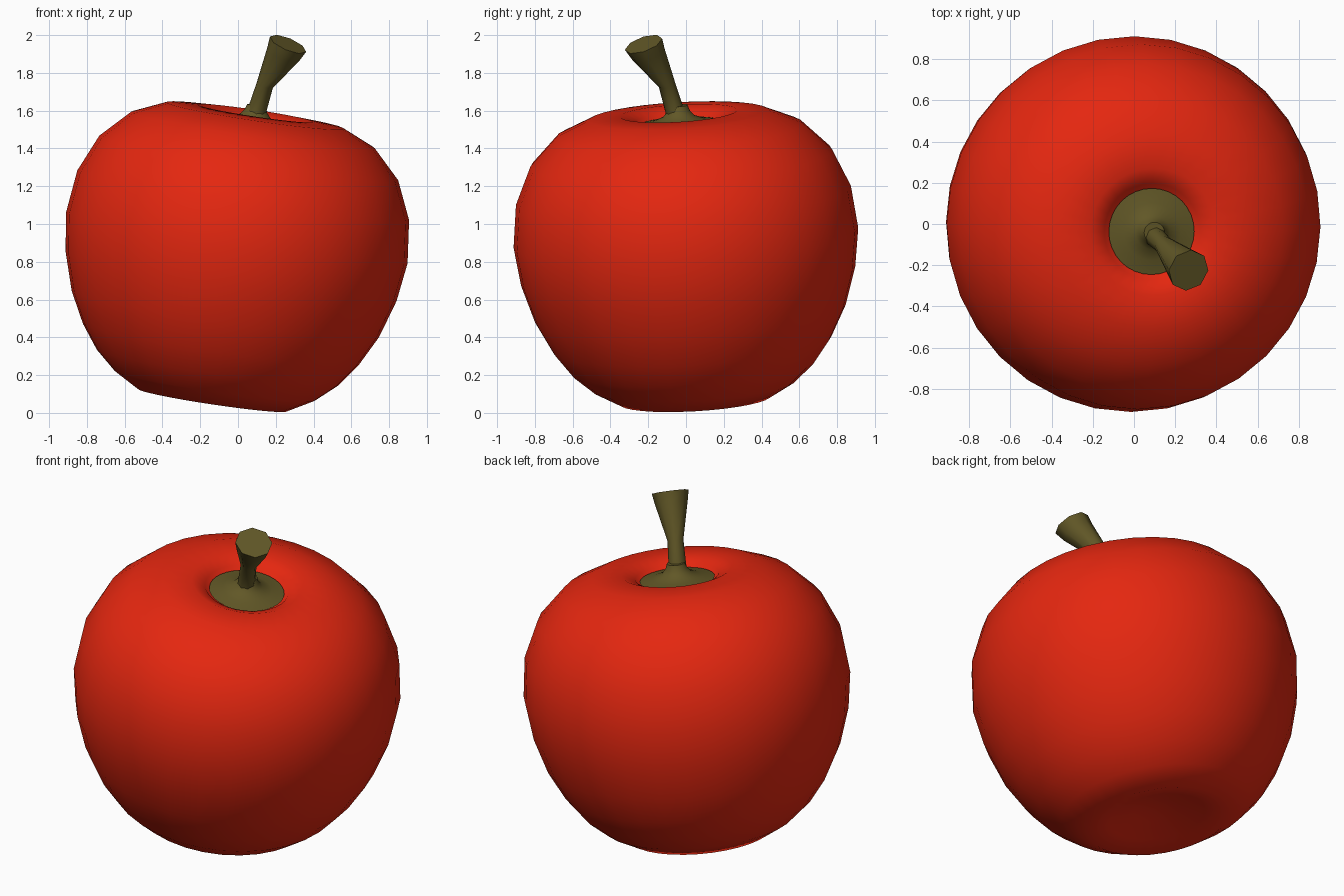
import bpy, bmesh, math
from mathutils import Vector

if "Cube" in bpy.data.objects:
    bpy.data.objects.remove(bpy.data.objects["Cube"])


def material(name, rgb):
    m = bpy.data.materials.new(name)
    m.diffuse_color = (*rgb, 1.0)
    m.use_nodes = True
    m.node_tree.nodes["Principled BSDF"].inputs["Base Color"].default_value = m.diffuse_color
    return m


def sweep(name, rings, sides, mat, angle):
    """Skin rings of (centre, normal, radius); radius 0 makes a pole, open ends are capped."""
    bm = bmesh.new()
    loops = []
    for c, n, r in rings:
        c, n = Vector(c), Vector(n).normalized()
        u = Vector((0, 1, 0)).cross(n).normalized()
        v = n.cross(u)
        if r == 0:
            loops.append([bm.verts.new(c)])
            continue
        ts = [2 * math.pi * i / sides for i in range(sides)]
        loops.append([bm.verts.new(c + r * (math.cos(t) * u + math.sin(t) * v)) for t in ts])
    for a, b in zip(loops, loops[1:]):
        for i in range(sides):
            j = (i + 1) % sides
            if len(a) == 1:
                bm.faces.new((a[0], b[j], b[i]))
            elif len(b) == 1:
                bm.faces.new((a[i], a[j], b[0]))
            else:
                bm.faces.new((a[i], a[j], b[j], b[i]))
    if len(loops[0]) > 1:
        bm.faces.new(loops[0][::-1])
    if len(loops[-1]) > 1:
        bm.faces.new(loops[-1])
    bmesh.ops.recalc_face_normals(bm, faces=bm.faces[:])
    me = bpy.data.meshes.new(name)
    bm.to_mesh(me)
    bm.free()
    me.materials.append(mat)
    ob = bpy.data.objects.new(name, me)
    bpy.context.collection.objects.link(ob)
    bpy.ops.object.select_all(action='DESELECT')
    ob.select_set(True)
    bpy.context.view_layer.objects.active = ob
    bpy.ops.object.shade_smooth_by_angle(angle=math.radians(angle))
    return ob


red = material("apple red", (0.78, 0.02, 0.005))
olive = material("stem olive", (0.12, 0.096, 0.02))

# The whole fruit leans along this axis
base = Vector((-0.135, 0.05, 0.068))
axis = Vector((0.148, -0.058, 0.987)).normalized()


def lathe(profile):
    return [(base + axis * h, axis, r) for r, h in profile]


# Apple body: (radius, height along axis), dimpled at both ends
sweep("apple_body", lathe([
    (0, 0.08), (0.13, 0.068), (0.27, 0.03), (0.40, 0.0), (0.535, 0.076), (0.645, 0.173),
    (0.738, 0.298), (0.823, 0.462), (0.886, 0.664), (0.914, 0.870),
    (0.888, 1.098), (0.80, 1.298), (0.652, 1.448), (0.475, 1.526),
    (0.31, 1.538), (0.235, 1.505), (0.19, 1.44), (0, 1.40)]), 32, red, 80)

# Flared foot of the stem, sitting in the dimple
sweep("stem_base", lathe([
    (0.21, 1.487), (0.14, 1.499), (0.085, 1.52), (0.06, 1.55), (0.05, 1.58)]), 32, olive, 50)

# Bent stem widening to a flat octagonal end
sweep("stem", [
    ((0.083, -0.035, 1.50), axis, 0.055),
    ((0.10, -0.06, 1.60), (0.2, -0.15, 1), 0.05),
    ((0.142, -0.10, 1.735), (0.33, -0.27, 1), 0.045),
    ((0.24, -0.20, 1.90), (0.45, -0.40, 1), 0.092),
    ((0.265, -0.225, 1.952), (0.38, -0.32, 0.9), 0.104)], 8, olive, 50)
